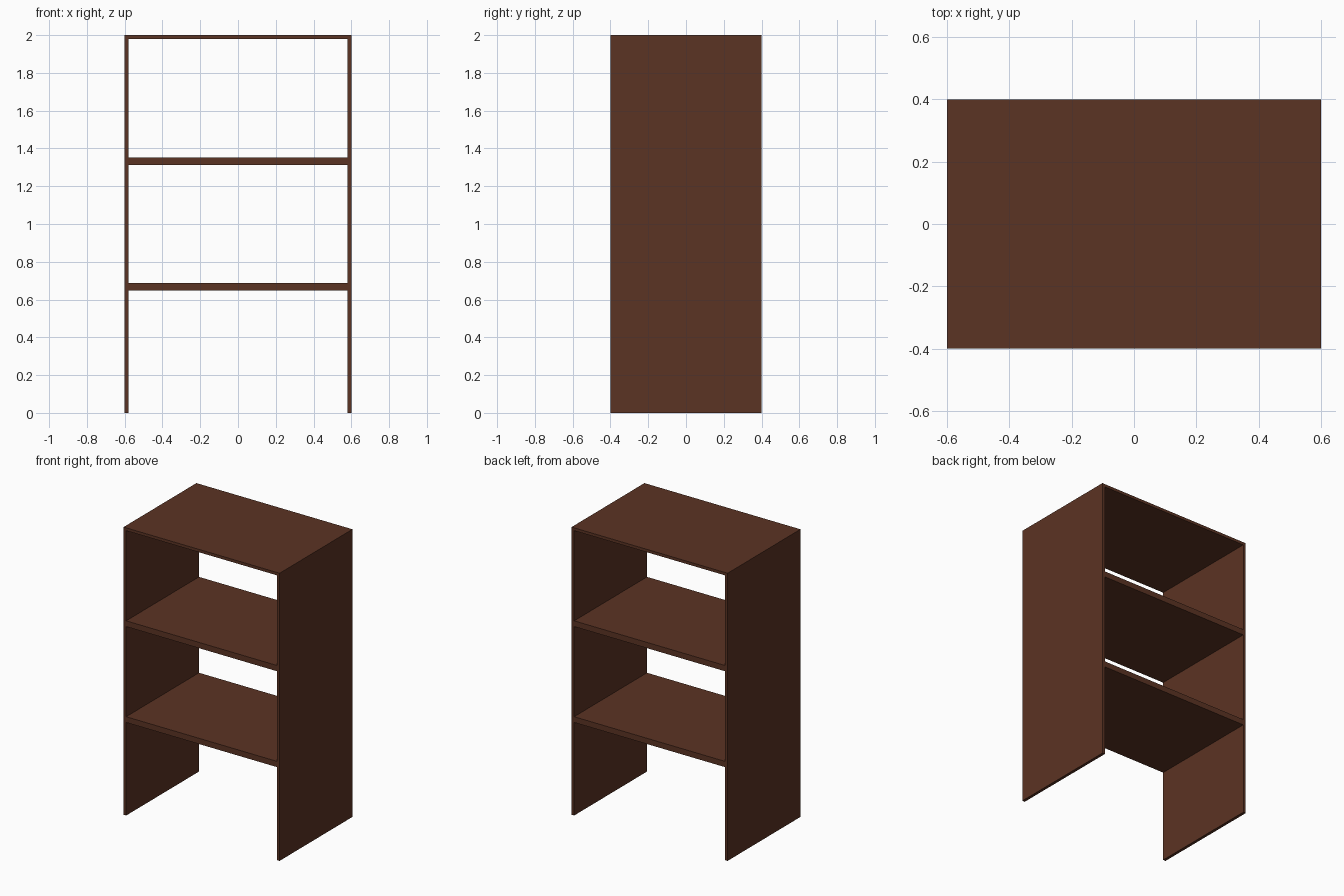
import bpy
import bmesh
from mathutils import Matrix

if "Cube" in bpy.data.objects:
    bpy.data.objects.remove(bpy.data.objects["Cube"])

# One dark brown wood colour
wood = bpy.data.materials.new("dark brown wood")
wood.diffuse_color = (0.105, 0.033, 0.017, 1.0)
wood.use_nodes = True
wood.node_tree.nodes["Principled BSDF"].inputs["Base Color"].default_value = wood.diffuse_color

W, D, H = 1.2, 0.8, 2.0      # overall size
PANEL, SHELF = 0.02, 0.04    # board thicknesses


def board(name, size, centre):
    bm = bmesh.new()
    bmesh.ops.create_cube(bm, size=1.0, matrix=Matrix.Diagonal((*size, 1.0)))
    mesh = bpy.data.meshes.new(name)
    bm.to_mesh(mesh)
    bm.free()
    mesh.materials.append(wood)
    obj = bpy.data.objects.new(name, mesh)
    obj.location = centre
    bpy.context.collection.objects.link(obj)
    return obj


# Full-height side panels
for name, side in (("left_side", -1), ("right_side", 1)):
    board(name, (PANEL, D, H), (side * (W - PANEL) / 2, 0, H / 2))

# Top and shelves fitted between the sides
inner = W - 2 * PANEL
board("top_panel", (inner, D, PANEL), (0, 0, H - PANEL / 2))
board("lower_shelf", (inner, D, SHELF), (0, 0, H / 3))
board("upper_shelf", (inner, D, SHELF), (0, 0, 2 * H / 3))
